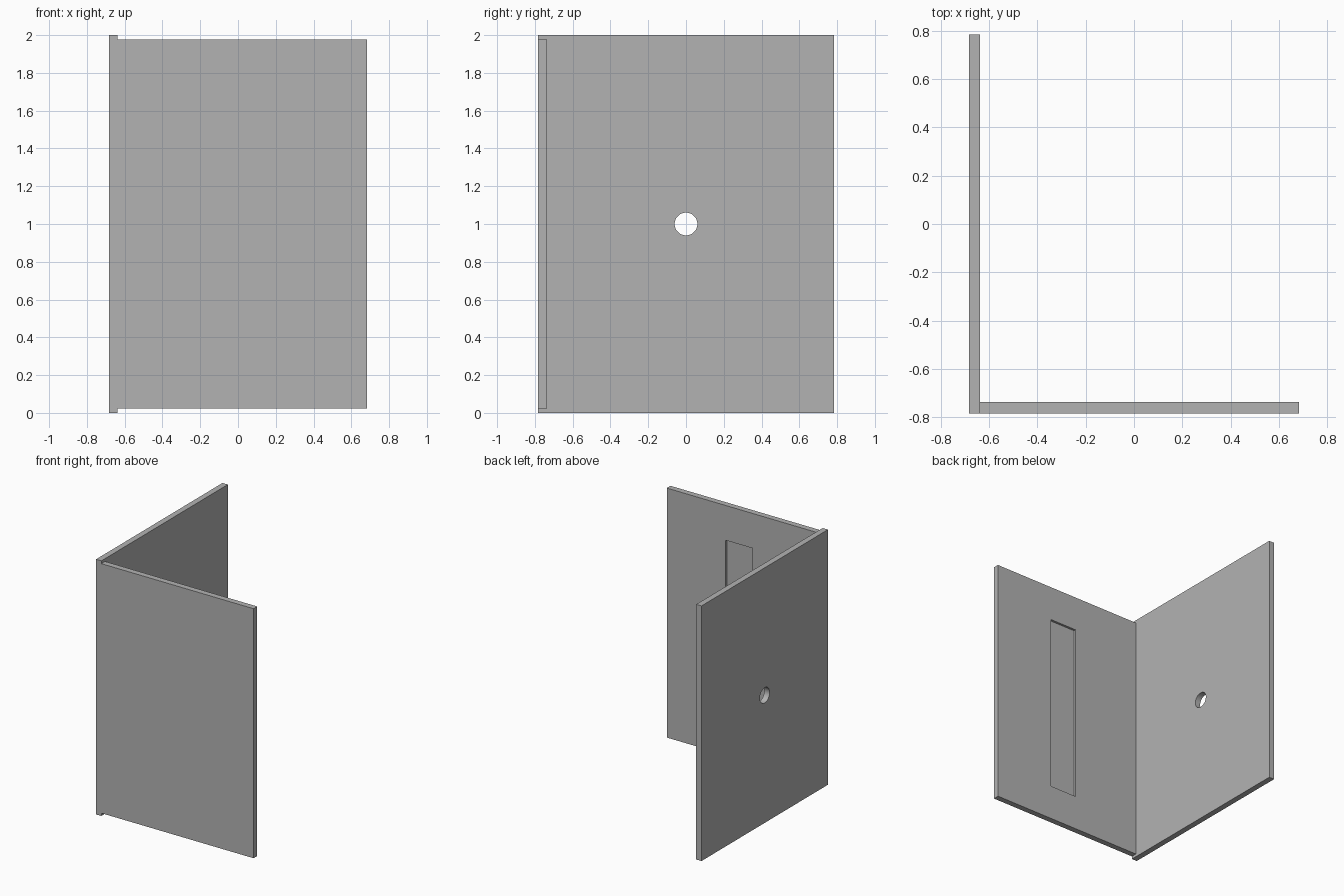
import bpy
import math
from mathutils import Matrix

default = bpy.data.objects.get("Cube")
if default:
    bpy.data.objects.remove(default, do_unlink=True)

grey = bpy.data.materials.new("plain_grey")
grey.use_nodes = True
grey.diffuse_color = (0.45, 0.45, 0.45, 1)
grey.node_tree.nodes["Principled BSDF"].inputs["Base Color"].default_value = grey.diffuse_color


def box(name, low, high):
    """Box between two opposite corners."""
    bpy.ops.mesh.primitive_cube_add(size=1)
    ob = bpy.context.object
    ob.name = name
    size = [h - l for l, h in zip(low, high)]
    centre = [(h + l) / 2 for l, h in zip(low, high)]
    ob.data.transform(Matrix.Translation(centre) @ Matrix.Diagonal((*size, 1)))
    ob.data.materials.append(grey)
    return ob


def cut(target, cutter):
    """Subtract the cutter from the target, then discard it."""
    mod = target.modifiers.new("cut", "BOOLEAN")
    mod.operation = "DIFFERENCE"
    mod.solver = "EXACT"
    mod.object = cutter
    bpy.ops.object.select_all(action="DESELECT")
    target.select_set(True)
    bpy.context.view_layer.objects.active = target
    bpy.ops.object.modifier_apply(modifier=mod.name)
    bpy.data.objects.remove(cutter, do_unlink=True)
    bpy.ops.object.shade_smooth_by_angle(angle=math.radians(30))


LEFT, INNER, RIGHT = -0.683, -0.637, 0.683
FRONT, BACK = -0.783, 0.783
THICK = INNER - LEFT
LIP = 0.022

# Side panel with a round through hole
side_panel = box("side_panel", (LEFT, FRONT, 0), (INNER, BACK, 2))
bpy.ops.mesh.primitive_cylinder_add(vertices=48, radius=0.06, depth=0.3,
                                    location=((LEFT + INNER) / 2, 0, 1),
                                    rotation=(0, math.pi / 2, 0))
hole_cutter = bpy.context.object
hole_cutter.data.materials.append(grey)
cut(side_panel, hole_cutter)

# Front panel, slightly shorter, with a shallow slot in its rear face
front_panel = box("front_panel", (INNER, FRONT, LIP), (RIGHT, FRONT + THICK, 2 - LIP))
slot_cutter = box("slot_cutter", (-0.06, FRONT + THICK - 0.018, 0.295),
                  (0.175, FRONT + THICK + 0.1, 1.705))
cut(front_panel, slot_cutter)
